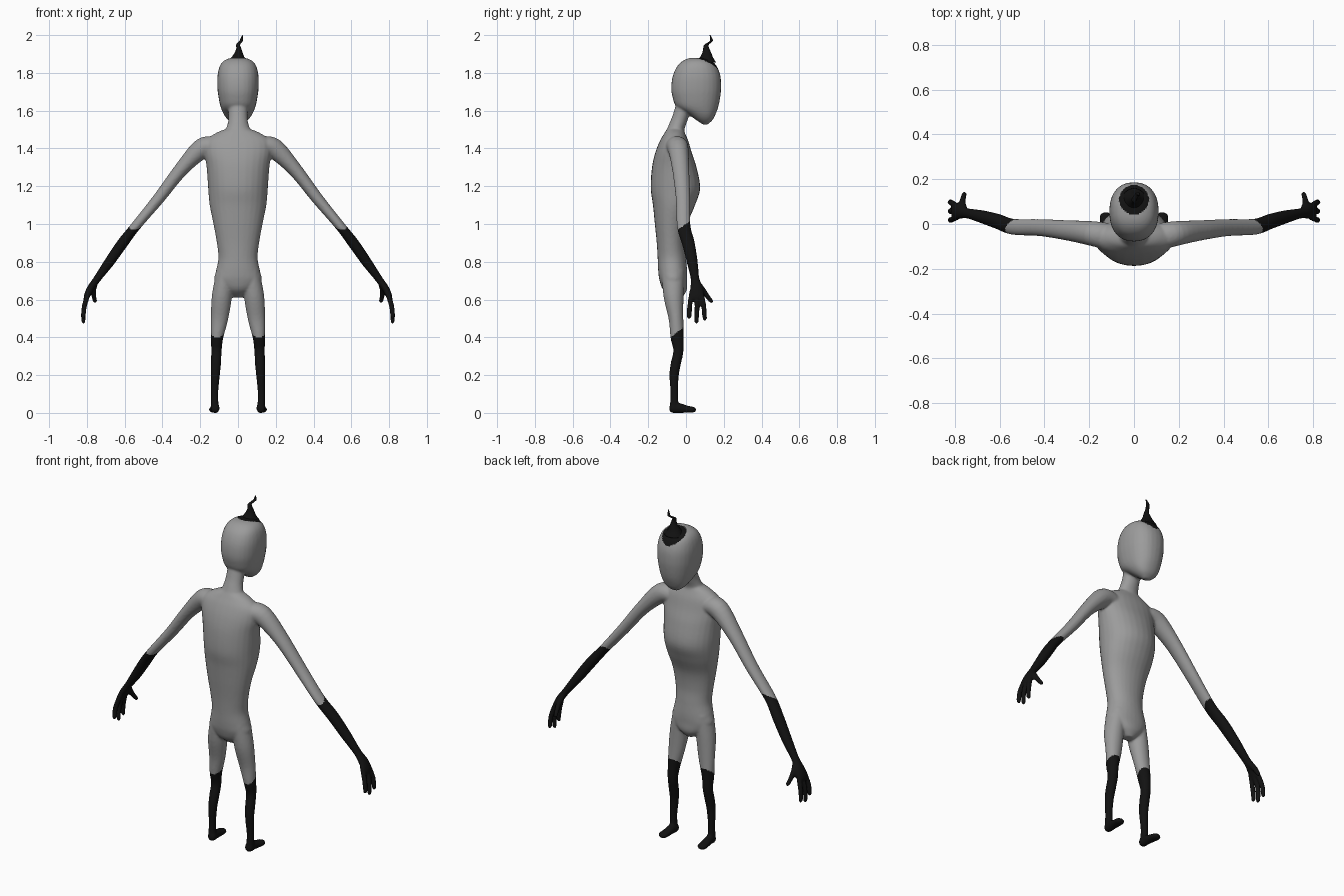
import bpy, bmesh, math
from mathutils import Vector


def material(name, v):
    m = bpy.data.materials.new(name)
    m.diffuse_color = (v, v, v, 1)
    return m


GREY = material("grey skin", 0.33)
BLACK = material("black", 0.006)


def spline(pts, n):
    """Catmull-Rom through rows of numbers."""
    out = []
    for i in range(len(pts) - 1):
        a, b, c, d = (pts[max(0, min(len(pts) - 1, i + k))] for k in (-1, 0, 1, 2))
        for s in range(n):
            t = s / n
            out.append([0.5 * (2 * q + (r - p) * t + (2 * p - 5 * q + 4 * r - u) * t * t
                               + (3 * q - p - 3 * r + u) * t ** 3)
                        for p, q, r, u in zip(a, b, c, d)])
    return out + [list(pts[-1])]


def tube(bm, pts, side=(0, 1, 0), flat=False, power=2.0, sx=1, n=5, sides=28):
    """Loft of oval rings; each point is x, y, z, half width, half depth along side."""
    rows = spline(pts, n)
    cs = [Vector((r[0] * sx, r[1], r[2])) for r in rows]
    rings = []
    for i, r in enumerate(rows):
        t = Vector((0, 0, 1)) if flat else (cs[min(i + 1, len(cs) - 1)] - cs[max(i - 1, 0)]).normalized()
        b = Vector(side)
        b = (b - t * b.dot(t)).normalized()
        a = t.cross(b)
        ring = []
        for k in range(sides):
            w = 2 * math.pi * k / sides
            c, s = math.cos(w), math.sin(w)
            c = math.copysign(abs(c) ** (2 / power), c)
            s = math.copysign(abs(s) ** (2 / power), s)
            ring.append(bm.verts.new(cs[i] + a * c * max(r[3], .002) + b * s * max(r[4], .002)))
        rings.append(ring)
    faces = [bm.faces.new(rings[0]), bm.faces.new(rings[-1])]
    for p, q in zip(rings, rings[1:]):
        for k in range(sides):
            j = (k + 1) % sides
            faces.append(bm.faces.new((p[k], p[j], q[j], q[k])))
    bmesh.ops.recalc_face_normals(bm, faces=faces)


def section(z, y0, y1, w):
    return (0, (y0 + y1) / 2, z, w, (y1 - y0) / 2)


def make_object(name, bm):
    me = bpy.data.meshes.new(name)
    bm.to_mesh(me)
    bm.free()
    ob = bpy.data.objects.new(name, me)
    bpy.context.collection.objects.link(ob)
    return ob


bm = bmesh.new()

# torso
tube(bm, [section(*s) for s in (
    (.61, -.07, -.02, .025), (.65, -.12, .004, .085), (.70, -.14, .006, .125),
    (.75, -.147, .006, .117), (.82, -.15, .0, .104), (.90, -.155, -.005, .112),
    (1.0, -.165, .008, .13), (1.1, -.175, .048, .15), (1.19, -.187, .075, .158),
    (1.3, -.18, .056, .166), (1.38, -.162, .03, .178), (1.44, -.138, .012, .172),
    (1.48, -.115, -.005, .12), (1.505, -.10, -.015, .06))], flat=True, power=2.1)

# neck
tube(bm, [(0, -.07, 1.44, .09, .06), (0, -.055, 1.5, .065, .047), (0, -.04, 1.54, .053, .045),
          (0, -.025, 1.58, .05, .044), (0, 0, 1.66, .05, .045)], flat=True)

# head
tube(bm, [section(*s) for s in (
    (1.527, .09, .115, .02), (1.55, .055, .14, .052), (1.58, .012, .156, .075),
    (1.62, -.05, .171, .092), (1.67, -.071, .181, .103), (1.72, -.078, .186, .109),
    (1.78, -.071, .183, .109), (1.83, -.05, .166, .099), (1.86, -.022, .14, .08),
    (1.876, .01, .105, .05), (1.88, .04, .075, .02))], flat=True, power=2.3)

for s in (1, -1):
    # arm with palm
    tube(bm, [(.12, -.055, 1.41, .05, .06), (.19, -.042, 1.40, .054, .055), (.30, -.028, 1.29, .038, .045),
              (.42, -.016, 1.135, .031, .038), (.54, -.012, .99, .026, .036), (.61, .012, .90, .029, .034),
              (.68, .033, .80, .027, .029), (.745, .048, .71, .02, .023), (.78, .055, .66, .019, .034),
              (.80, .056, .62, .016, .036), (.808, .056, .60, .01, .026)], sx=s)
    # fingers and thumb
    for y0, y1, y2, z2 in ((.03, .02, .016, .495), (.056, .058, .056, .472), (.08, .094, .10, .487)):
        tube(bm, [(.79, y0, .64, .014, .013), (.812, y1, .57, .014, .013), (.819, (y1 + y2) / 2, .52, .013, .013),
                  (.818, y2, z2 + .01, .011, .011), (.817, y2, z2, .004, .004)], sx=s, sides=14)
    tube(bm, [(.755, .06, .69, .015, .015), (.765, .09, .65, .015, .015), (.762, .115, .615, .013, .013),
              (.757, .134, .59, .011, .011), (.755, .14, .582, .004, .004)], side=(1, 0, 0), sx=s, sides=14)
    # leg
    tube(bm, [(.068, -.07, .75, .045, .06), (.085, -.066, .62, .053, .053), (.098, -.053, .5, .046, .039),
              (.111, -.047, .4, .033, .035), (.114, -.04, .33, .028, .027), (.117, -.054, .26, .027, .027),
              (.12, -.063, .2, .024, .025), (.124, -.062, .1, .019, .02), (.123, -.062, .03, .021, .024),
              (.123, -.062, .004, .018, .02)], sx=s)
    # foot
    tube(bm, [(.121, -.088, .024, .01, .012), (.121, -.075, .024, .023, .024), (.122, -.04, .026, .023, .027),
              (.125, 0, .02, .026, .02), (.128, .035, .017, .027, .016), (.13, .052, .017, .014, .009)],
         side=(0, 0, 1), sx=s)

# fuse all body parts into one smooth skin
raw = make_object("body", bm)
rm = raw.modifiers.new("fuse", 'REMESH')
rm.mode = 'VOXEL'
rm.voxel_size = 0.0065
sm = raw.modifiers.new("soften", 'SMOOTH')
sm.factor = 0.5
sm.iterations = 5
dg = bpy.context.evaluated_depsgraph_get()
skin = bpy.data.meshes.new_from_object(raw.evaluated_get(dg))
raw.modifiers.clear()
raw.data = skin
skin.materials.clear()
skin.materials.append(GREY)
skin.materials.append(BLACK)

# black gloves, boots and hair patch
for p in skin.polygons:
    x, y, z = p.center
    glove = abs(x) > .42 and z < 1.0 + .7 * y
    boot = abs(x) < .3 and z < .40 + .8 * (y + .08)
    patch = z > 1.8 and x * x + (y - .108) ** 2 < .066 ** 2
    p.material_index = int(glove or boot or patch)
    p.use_smooth = True

# curled hair tuft
bm = bmesh.new()
tube(bm, [(0, .105, 1.855, .055, .055), (0, .108, 1.88, .036, .036), (.003, .11, 1.905, .022, .024),
          (.004, .107, 1.93, .013, .016), (.0, .108, 1.948, .011, .012), (.008, .122, 1.959, .01, .01),
          (.017, .134, 1.970, .009, .008), (.02, .133, 1.983, .006, .006), (.025, .127, 2.0, .002, .002)],
     flat=True, sides=16)
tuft = make_object("hair_tuft", bm)
tuft.data.materials.append(BLACK)
for p in tuft.data.polygons:
    p.use_smooth = True
